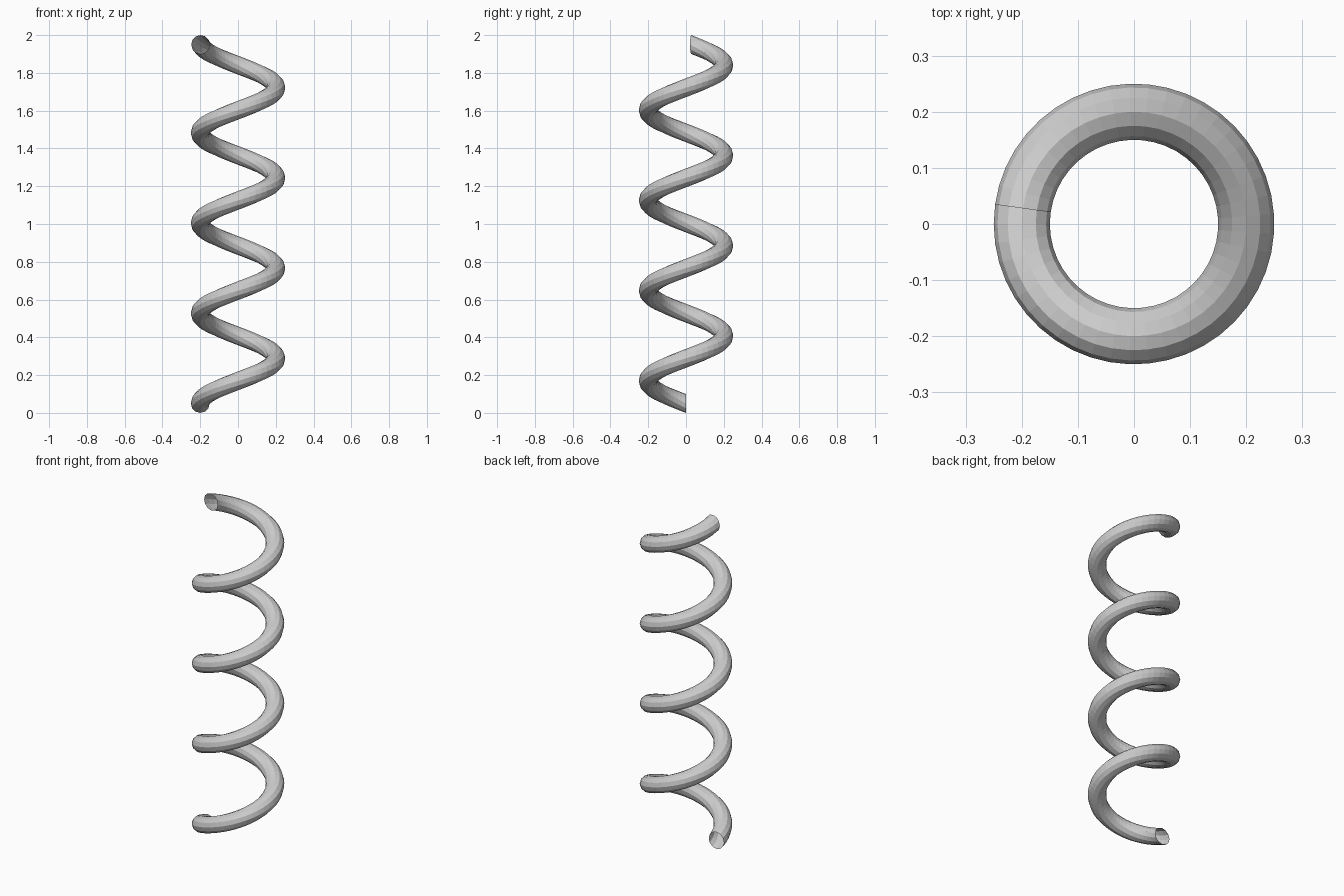
import bpy, bmesh, math

if "Cube" in bpy.data.objects:
    bpy.data.objects.remove(bpy.data.objects["Cube"])

COIL_R, WIRE_R, SIDES = 0.2, 0.05, 12
PER_TURN, TURNS = 45, 4
STEPS = PER_TURN * TURNS - 1          # coil stops one step short of four turns
RISE = 2.0 - 2 * WIRE_R

bm = bmesh.new()

# wire cross-section: upright circle on the -x side
ring = []
for i in range(SIDES):
    a = 2 * math.pi * i / SIDES
    ring.append(bm.verts.new((-COIL_R + WIRE_R * math.cos(a), 0,
                              WIRE_R + WIRE_R * math.sin(a))))
edges = [bm.edges.new((ring[i], ring[(i + 1) % SIDES])) for i in range(SIDES)]

# sweep it up around z, leaving the tube ends open
bmesh.ops.spin(bm, geom=ring + edges, cent=(0, 0, 0), axis=(0, 0, 1),
               dvec=(0, 0, RISE / STEPS),
               angle=2 * math.pi * STEPS / PER_TURN, steps=STEPS)
bmesh.ops.recalc_face_normals(bm, faces=bm.faces)

# make sure the normals of the open tube face away from the wire's centre
f = max(bm.faces, key=lambda f: f.calc_center_median().xy.length)
if f.normal.xy.dot(f.calc_center_median().xy) < 0:
    bmesh.ops.reverse_faces(bm, faces=bm.faces)

mesh = bpy.data.meshes.new("coil_spring")
bm.to_mesh(mesh)
bm.free()
bpy.context.collection.objects.link(bpy.data.objects.new("coil_spring", mesh))
